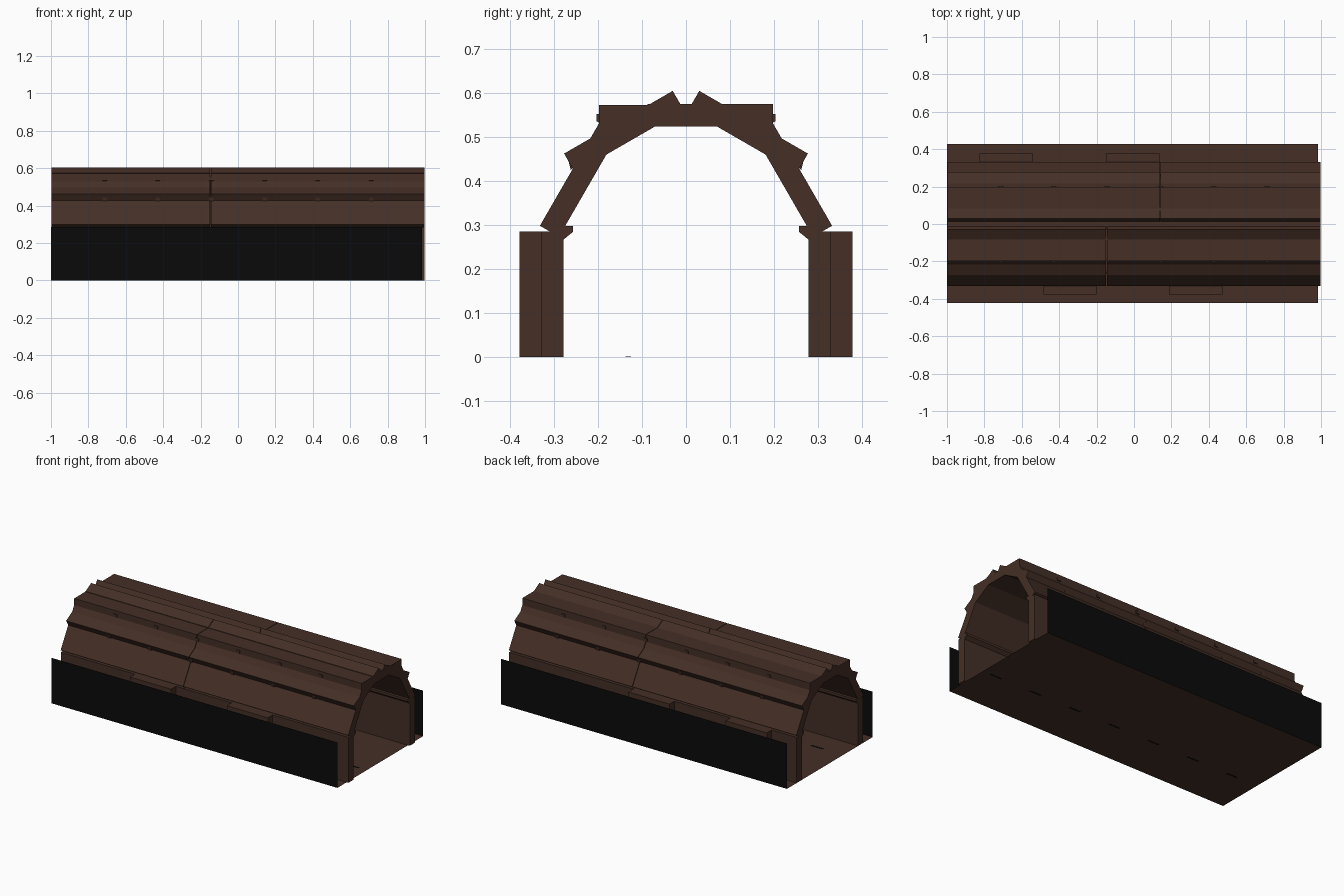
import bpy, bmesh, math

if "Cube" in bpy.data.objects:
    bpy.data.objects.remove(bpy.data.objects["Cube"])

def material(name, rgb):
    m = bpy.data.materials.new(name)
    m.diffuse_color = (*rgb, 1)
    m.use_nodes = True
    m.node_tree.nodes["Principled BSDF"].inputs["Base Color"].default_value = m.diffuse_color
    return m

BROWN = material("dark brown wood", (0.058, 0.028, 0.019))
BLACK = material("black", (0.003, 0.003, 0.003))
TILE = 0.285          # module length of every board and block
T = 0.05              # board thickness

def prism(name, profile, x0, x1, mat=BROWN):
    """Extrude a (y, z) profile along x."""
    bm = bmesh.new()
    f = bm.faces.new([bm.verts.new((x0, y, z)) for y, z in profile])
    ext = bmesh.ops.extrude_face_region(bm, geom=[f])
    vs = [v for v in ext["geom"] if isinstance(v, bmesh.types.BMVert)]
    bmesh.ops.translate(bm, verts=vs, vec=(x1 - x0, 0, 0))
    bmesh.ops.recalc_face_normals(bm, faces=bm.faces)
    return finish(name, bm, mat)

def sheet(name, corners, mat):
    bm = bmesh.new()
    bm.faces.new([bm.verts.new(c) for c in corners])
    return finish(name, bm, mat)

def finish(name, bm, mat):
    me = bpy.data.meshes.new(name)
    bm.to_mesh(me)
    bm.free()
    me.materials.append(mat)
    ob = bpy.data.objects.new(name, me)
    bpy.context.collection.objects.link(ob)
    return ob

def rect(y0, y1, z0, z1):
    return [(y0, z0), (y1, z0), (y1, z1), (y0, z1)]

def board(y, z, angle):
    """Tilted board section from its lower outer corner, rising inwards."""
    a = math.radians(angle)
    dy, dz = -math.cos(a) * TILE, math.sin(a) * TILE
    ny, nz = -math.sin(a) * T, -math.cos(a) * T
    return [(y, z), (y + dy, z + dz), (y + dy + ny, z + dz + nz), (y + ny, z + nz)]

def flip(profile, s):
    return [(s * y, z) for y, z in profile]

# Floor sheet and upright black side sheets
X0, X1, Y0, Y1 = -1.0, 0.985, -0.422, 0.428
sheet("floor", [(X0, Y0, 0), (X1, Y0, 0), (X1, Y1, 0), (X0, Y1, 0)], BROWN)
for name, y in (("front_side_sheet", Y0), ("back_side_sheet", Y1)):
    sheet(name, [(X0, y, 0), (X1, y, 0), (X1, y, TILE), (X0, y, TILE)], BLACK)

# Floor slots, one per module
for i in range(7):
    x = 0.89 - i * TILE
    prism("floor_slot", rect(-0.137, -0.125, -0.0005, 0.001), x - 0.04, x + 0.04, BLACK)

joints = [-0.998 + TILE * i for i in range(1, 7)]
sides = (("front", -1, -0.147, (-0.485, 0.187), 0.572),
         ("back", 1, 0.140, (-0.825, -0.15), 0.5745))
for side, s, seam, buttresses, top in sides:
    for a, b in ((-0.998, seam - 0.0015), (seam + 0.0015, 0.997)):
        # Wall and the small ledge along its top
        prism(side + "_wall", flip(rect(0.278, 0.33, 0, 0.285), s), a, b)
        prism(side + "_ledge", flip([(0.257, 0.298), (0.257, 0.284),
              (0.279, 0.266), (0.285, 0.298)], s), a, b)
        # Three overlapping roof boards: steep, shallow, flat
        prism(side + "_steep_roof", flip(board(0.332, 0.298, 60), s), a, b)
        prism(side + "_shallow_roof", flip(board(0.277, 0.462, 30), s), a, b)
        prism(side + "_flat_roof", flip(rect(-0.087, 0.198, 0.5235, top), s), a, b)
    # Outer wall blocks
    for x in buttresses:
        prism(side + "_buttress", flip(rect(0.33, 0.378, 0, 0.285), s), x, x + TILE)
    # Small wedges beneath the roof lips at each joint
    for x in joints:
        prism(side + "_lip_wedge", flip([(0.268, 0.449), (0.262, 0.425),
              (0.245, 0.44)], s), x - 0.012, x + 0.012)
        prism(side + "_eave_wedge", flip([(0.203, 0.552), (0.203, 0.535),
              (0.19, 0.53), (0.19, 0.552)], s), x - 0.012, x + 0.012)
